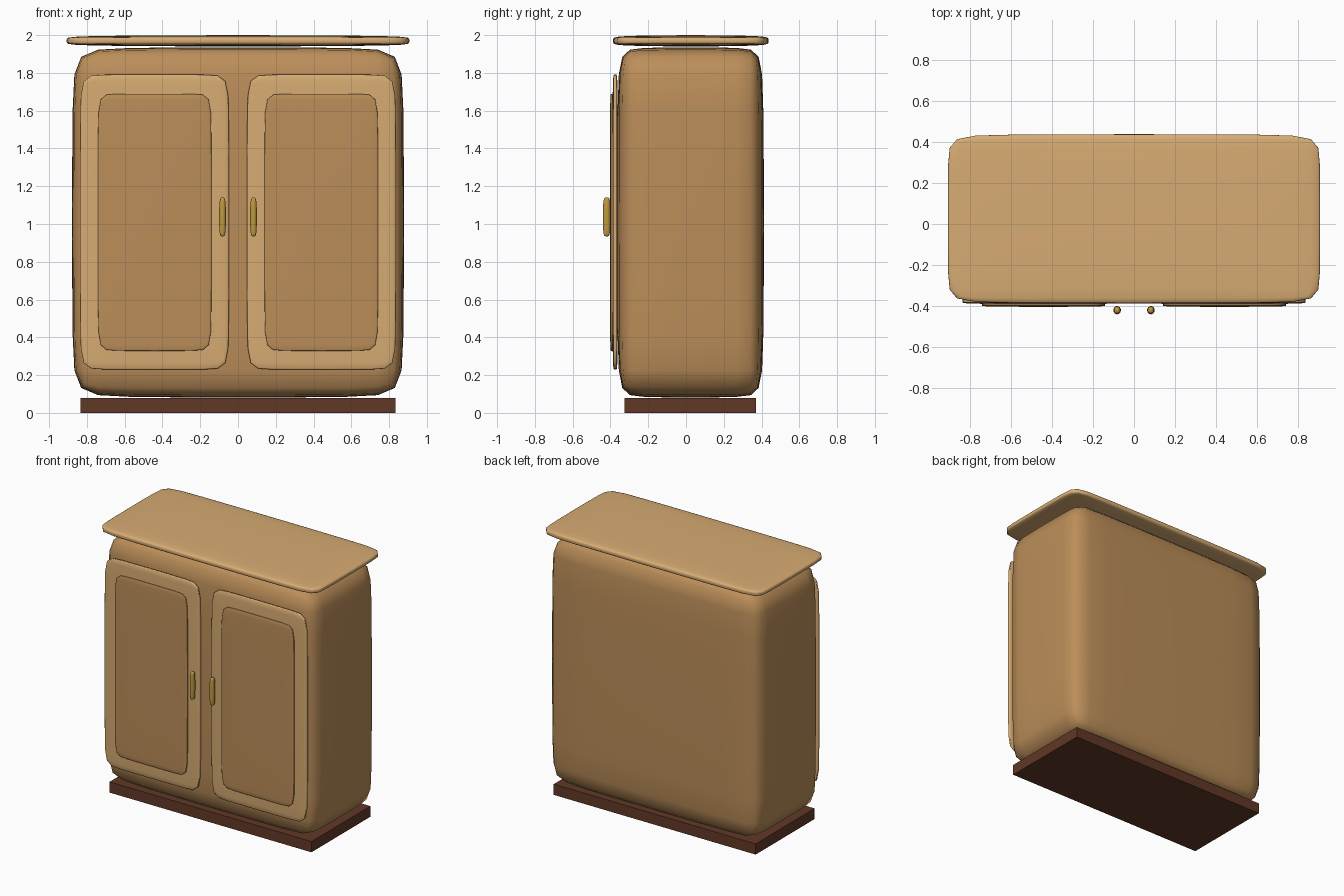
import bpy

if "Cube" in bpy.data.objects:
    bpy.data.objects.remove(bpy.data.objects["Cube"])


def material(name, color):
    m = bpy.data.materials.new(name)
    m.diffuse_color = (*color, 1)
    m.use_nodes = True
    m.node_tree.nodes["Principled BSDF"].inputs["Base Color"].default_value = m.diffuse_color
    return m


wood = material("wood", (0.50, 0.27, 0.10))
light_wood = material("light wood", (0.68, 0.41, 0.17))
dark_wood = material("dark wood", (0.12, 0.04, 0.02))
brass = material("brass", (0.52, 0.32, 0.05))


def box(name, x, y, z, mat, bevel=0.0, levels=2):
    """Box from (min, max) ranges; a bevel gives softly bulging, rounded sides."""
    bpy.ops.mesh.primitive_cube_add(size=1, location=[(a + b) / 2 for a, b in (x, y, z)])
    ob = bpy.context.object
    ob.name = name
    ob.scale = [b - a for a, b in (x, y, z)]
    bpy.ops.object.transform_apply(location=False, rotation=False, scale=True)
    ob.data.materials.append(mat)
    if bevel:
        bv = ob.modifiers.new("bevel", 'BEVEL')
        bv.width = bevel
        bv.segments = 1
        sub = ob.modifiers.new("soften", 'SUBSURF')
        sub.levels = sub.render_levels = levels
        bpy.ops.object.shade_smooth()
    return ob


# Carcass: plinth, body and overhanging top
box("plinth", (-0.835, 0.835), (-0.325, 0.37), (0, 0.08), dark_wood)
box("body", (-0.881, 0.881), (-0.368, 0.415), (0.079, 1.938), wood, 0.03)
box("top_board", (-0.909, 0.909), (-0.388, 0.439), (1.939, 2.001), light_wood, 0.018)

# Doors with raised panels and handles, mirrored left and right
for side, s in (("left", -1), ("right", 1)):
    def span(a, b):
        return tuple(sorted((s * a, s * b)))
    box(side + "_door", span(0.047, 0.837), (-0.391, -0.359), (0.228, 1.792), light_wood, 0.008)
    box(side + "_panel", span(0.14, 0.742), (-0.404, -0.383), (0.328, 1.69), wood, 0.006)
    box(side + "_handle", span(0.063, 0.101), (-0.441, -0.399), (0.933, 1.142), brass, 0.012, 3)
